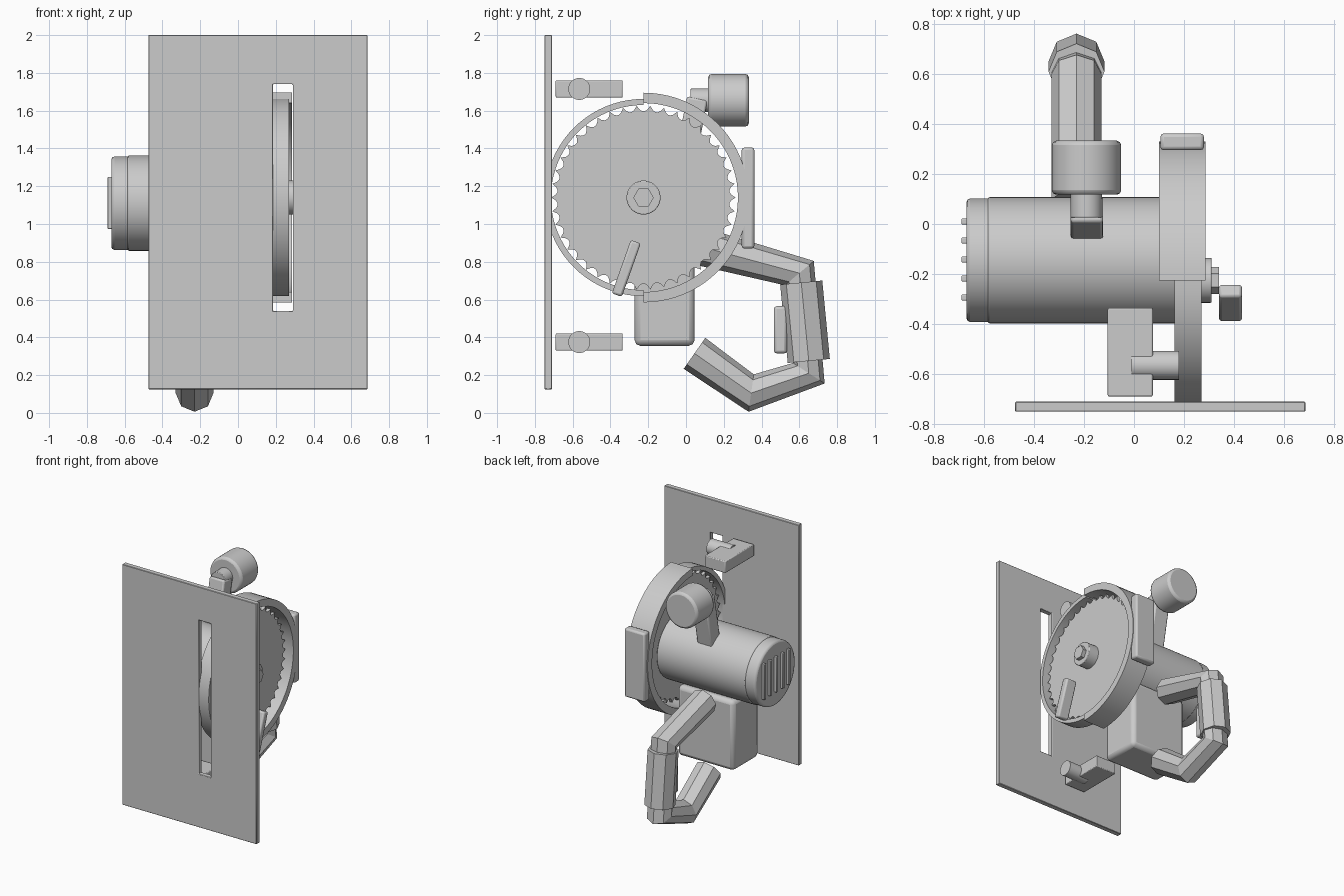
import bpy, bmesh
from math import sin, cos, pi, radians
from mathutils import Matrix

cube = bpy.data.objects.get("Cube")
if cube:
    bpy.data.objects.remove(cube, do_unlink=True)

grey = bpy.data.materials.new("plain_grey")
grey.use_nodes = True
grey.diffuse_color = (0.6, 0.6, 0.6, 1)
grey.node_tree.nodes["Principled BSDF"].inputs["Base Color"].default_value = (0.6, 0.6, 0.6, 1)

AXIS_Y, AXIS_Z = -0.225, 1.14      # blade axle
HANDLE_X = -0.23


def finish(name, bm, bevel=0, segments=2, smooth=True):
    """Turn a bmesh into a named object with optional rounded edges."""
    bmesh.ops.recalc_face_normals(bm, faces=bm.faces)
    mesh = bpy.data.meshes.new(name)
    bm.to_mesh(mesh)
    bm.free()
    mesh.materials.append(grey)
    obj = bpy.data.objects.new(name, mesh)
    bpy.context.collection.objects.link(obj)
    if bevel:
        mod = obj.modifiers.new("rounded_edges", "BEVEL")
        mod.width, mod.segments = bevel, segments
        mod.limit_method, mod.angle_limit = "ANGLE", radians(40)
    if smooth:
        bpy.ops.object.select_all(action="DESELECT")
        obj.select_set(True)
        bpy.context.view_layer.objects.active = obj
        bpy.ops.object.shade_smooth_by_angle(angle=radians(32))
    return obj


def box(name, x, y, z, bevel=0.01, tilt=0):
    """Box from (low, high) ranges, tilted about its own centre."""
    bm = bmesh.new()
    ranges = (x, y, z)
    size = [b - a for a, b in ranges]
    centre = [(a + b) / 2 for a, b in ranges]
    bmesh.ops.create_cube(bm, size=1, matrix=Matrix.Translation(centre)
                          @ Matrix.Rotation(radians(tilt), 4, "X") @ Matrix.Diagonal(size + [1]))
    return finish(name, bm, bevel)


def cylinder(name, axis, start, end, centre, radius, sides=48, bevel=0.0, spin=0):
    """Cylinder along X or Y; centre gives the two other coordinates."""
    mid = (start + end) / 2
    if axis == "X":
        place = Matrix.Translation((mid, *centre)) @ Matrix.Rotation(pi / 2, 4, "Y")
    else:
        place = Matrix.Translation((centre[0], mid, centre[1])) @ Matrix.Rotation(pi / 2, 4, "X")
    bm = bmesh.new()
    bmesh.ops.create_cone(bm, cap_ends=True, segments=sides, radius1=radius, radius2=radius,
                          depth=end - start, matrix=place @ Matrix.Rotation(spin, 4, "Z"))
    return finish(name, bm, bevel)


def extrude_x(name, outline, x0, x1):
    """Extrude a closed (y, z) outline between two x positions."""
    bm = bmesh.new()
    face = bm.faces.new([bm.verts.new((x0, y, z)) for y, z in outline])
    new = bmesh.ops.extrude_face_region(bm, geom=[face])["geom"]
    verts = [v for v in new if isinstance(v, bmesh.types.BMVert)]
    bmesh.ops.translate(bm, verts=verts, vec=(x1 - x0, 0, 0))
    return finish(name, bm)


def polar(radius, angle):
    return AXIS_Y + radius * cos(angle), AXIS_Z + radius * sin(angle)


def half_ring(name, inner, outer, x0, x1, first):
    steps = [first + pi * i / 40 for i in range(41)]
    outline = [polar(outer, a) for a in steps] + [polar(inner, a) for a in reversed(steps)]
    return extrude_x(name, outline, x0, x1)


def tube(name, points, radius):
    """Eight-sided tube along a (y, z) path."""
    curve = bpy.data.curves.new(name, "CURVE")
    curve.dimensions = "3D"
    curve.bevel_depth, curve.bevel_resolution, curve.use_fill_caps = radius, 2, True
    spline = curve.splines.new("POLY")
    spline.points.add(len(points) - 1)
    for p, (y, z) in zip(spline.points, points):
        p.co = (HANDLE_X, y, z, 1)
    spline.use_smooth = False
    curve.materials.append(grey)
    obj = bpy.data.objects.new(name, curve)
    bpy.context.collection.objects.link(obj)
    bpy.ops.object.select_all(action="DESELECT")
    obj.select_set(True)
    bpy.context.view_layer.objects.active = obj
    bpy.ops.object.convert(target="MESH")


# Base plate: a three by three grid with the middle cell left open as the blade slot
bm = bmesh.new()
grid = [[bm.verts.new((x, -0.71, z)) for z in (0.125, 0.54, 1.74, 2.0)]
        for x in (-0.475, 0.185, 0.29, 0.685)]
for i in range(3):
    for j in range(3):
        if (i, j) != (1, 1):
            bm.faces.new((grid[i][j], grid[i + 1][j], grid[i + 1][j + 1], grid[i][j + 1]))
new = bmesh.ops.extrude_face_region(bm, geom=bm.faces[:])["geom"]
bmesh.ops.translate(bm, verts=[v for v in new if isinstance(v, bmesh.types.BMVert)], vec=(0, -0.04, 0))
finish("base_plate", bm, 0.003, 1)

# Plate brackets with pivot pins
for label, z in (("upper", 1.715), ("lower", 0.375)):
    box(label + "_bracket", (-0.105, 0.075), (-0.69, -0.335), (z - 0.046, z + 0.046), 0.006)
    cylinder(label + "_pivot_pin", "X", -0.01, 0.18, (-0.565, z), 0.058)

# Toothed blade with rounded gullets
TEETH = 42
tooth = ((0, 0.488), (0.2, 0.466), (0.4, 0.457), (0.6, 0.457), (0.8, 0.466))
extrude_x("blade", [polar(r, 2 * pi * (i + f) / TEETH) for i in range(TEETH) for f, r in tooth],
          0.2, 0.225)
cylinder("blade_flange", "X", 0.16, 0.31, (AXIS_Y, AXIS_Z), 0.09, bevel=0.004)
cylinder("blade_bolt", "X", 0.31, 0.34, (AXIS_Y, AXIS_Z), 0.054, 6)

# Guards around the blade
half_ring("upper_guard", 0.5, 0.555, 0.1, 0.285, -pi / 2)
half_ring("lower_guard", 0.49, 0.522, 0.162, 0.27, pi / 2)
box("guard_rear_pad", (0.105, 0.28), (0.295, 0.362), (0.87, 1.405), 0.014)
box("guard_lever", (0.34, 0.432), (-0.344, -0.288), (0.615, 0.915), 0.012, tilt=-19.5)

# Motor with end cap and vent ribs
cylinder("motor_housing", "X", -0.585, 0.18, (-0.145, 1.11), 0.252, 64, 0.008)
cylinder("motor_end_cap", "X", -0.67, -0.56, (-0.145, 1.11), 0.247, 64, 0.015)
for i in range(5):
    y = 0.01 - 0.076 * i
    box(f"vent_rib_{i + 1}", (-0.69, -0.66), (y - 0.012, y + 0.012), (0.973, 1.25), 0.004)

# Body block under the motor
box("body_block", (-0.44, 0.045), (-0.272, 0.045), (0.355, 0.9), 0.03)

# Front knob on its strut
box("knob_strut", (-0.253, -0.123), (-0.04, 0.07), (1.2, 1.67), 0.012, tilt=-11)
cylinder("knob_stem", "Y", 0.025, 0.13, (-0.19, 1.655), 0.063, bevel=0.004)
cylinder("front_knob", "Y", 0.117, 0.333, (-0.19, 1.655), 0.139, bevel=0.018)

# Rear handle with grip sleeve and trigger
tube("rear_handle", [(0.1, 0.875), (0.6, 0.74), (0.65, 0.21), (0.345, 0.105), (0.045, 0.315)], 0.1)
tube("grip_sleeve", [(0.61, 0.69), (0.65, 0.275)], 0.112)
box("trigger", (-0.265, -0.195), (0.465, 0.535), (0.315, 0.565), 0.015)
